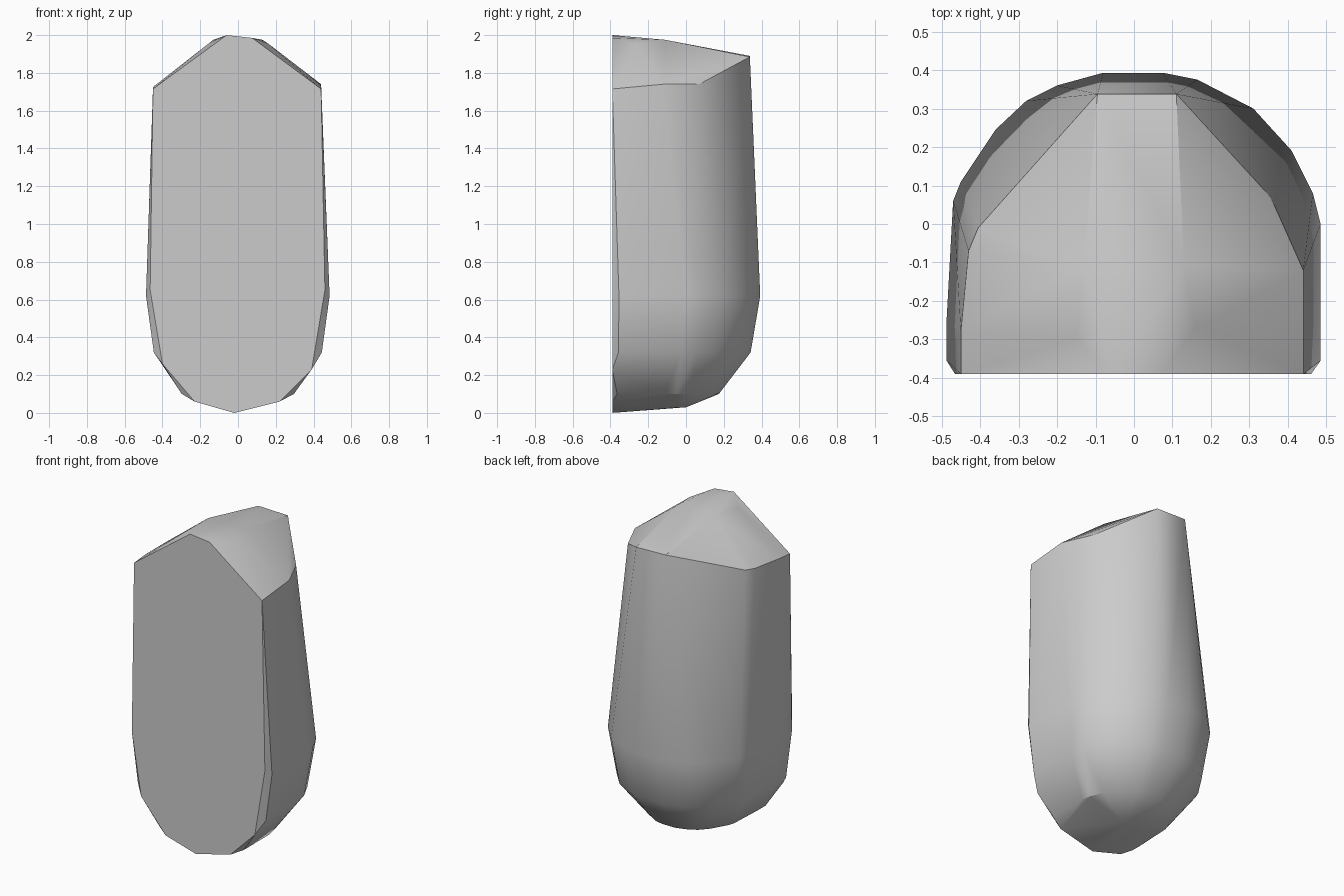
import bpy
import bmesh
import math

cube = bpy.data.objects.get("Cube")
if cube:
    bpy.data.objects.remove(cube, do_unlink=True)

FRONT = -0.39

# Plain grey finish
grey = bpy.data.materials.new("plain_grey")
grey.use_nodes = True
colour = (0.6, 0.6, 0.6, 1)
grey.diffuse_color = colour
grey.node_tree.nodes["Principled BSDF"].inputs["Base Color"].default_value = colour

# Widest horizontal section, rounded at the back
section = [
    (0.485, -0.355), (0.485, 0), (0.465, 0.08), (0.41, 0.19), (0.31, 0.3),
    (0.165, 0.375), (0.075, 0.393), (-0.08, 0.393), (-0.2, 0.36),
    (-0.28, 0.32), (-0.36, 0.245), (-0.45, 0.11), (-0.47, 0.06),
    (-0.487, -0.25), (-0.487, -0.355),
]


def ring(height, width, depth):
    """Section scaled in width, and in depth away from the front plane."""
    return [(x * width, FRONT + (y - FRONT) * depth, height) for x, y in section]


# Body rings, narrowing into the rounded underside
points = ring(0.62, 1, 1) + ring(0.32, 0.915, 0.935)
points += ring(0.1, 0.61, 0.72) + ring(0.03, 0.2, 0.5)

# Outline of the flat front
outline = [(-0.02, 0), (0.22, 0.06), (0.39, 0.23), (0.46, 0.65), (0.44, 1.715),
           (0.075, 1.985), (-0.06, 2), (-0.45, 1.715), (-0.465, 0.65),
           (-0.4, 0.26), (-0.23, 0.06)]
points += [(x, FRONT, z) for x, z in outline]

# Rim where the sides meet the sloping roof
points += [(0.44, -0.12, 1.74), (0.355, 0.07, 1.74), (0.11, 0.338, 1.885),
           (-0.095, 0.338, 1.89), (-0.405, -0.01, 1.745), (-0.43, -0.07, 1.74),
           (-0.45, -0.28, 1.725)]

# Ridge of the roof
points += [(0.16, -0.27, 1.955), (0.13, -0.11, 1.975),
           (-0.13, -0.11, 1.975), (-0.15, -0.3, 1.96)]

# Wrap the sections in one closed faceted shell
bm = bmesh.new()
for point in points:
    bm.verts.new(point)
hull = bmesh.ops.convex_hull(bm, input=bm.verts[:])
inner = {g for g in hull["geom_interior"] + hull["geom_unused"]
         if isinstance(g, bmesh.types.BMVert)}
bmesh.ops.delete(bm, geom=list(inner), context="VERTS")
bmesh.ops.dissolve_limit(bm, angle_limit=math.radians(1),
                         verts=bm.verts[:], edges=bm.edges[:])
bmesh.ops.recalc_face_normals(bm, faces=bm.faces[:])

mesh = bpy.data.meshes.new("body")
bm.to_mesh(mesh)
bm.free()
mesh.materials.append(grey)
body = bpy.data.objects.new("body", mesh)
bpy.context.collection.objects.link(body)

# Soft sides with crisp front and roof edges
bpy.ops.object.select_all(action="DESELECT")
body.select_set(True)
bpy.context.view_layer.objects.active = body
bpy.ops.object.shade_smooth_by_angle(angle=math.radians(32))
